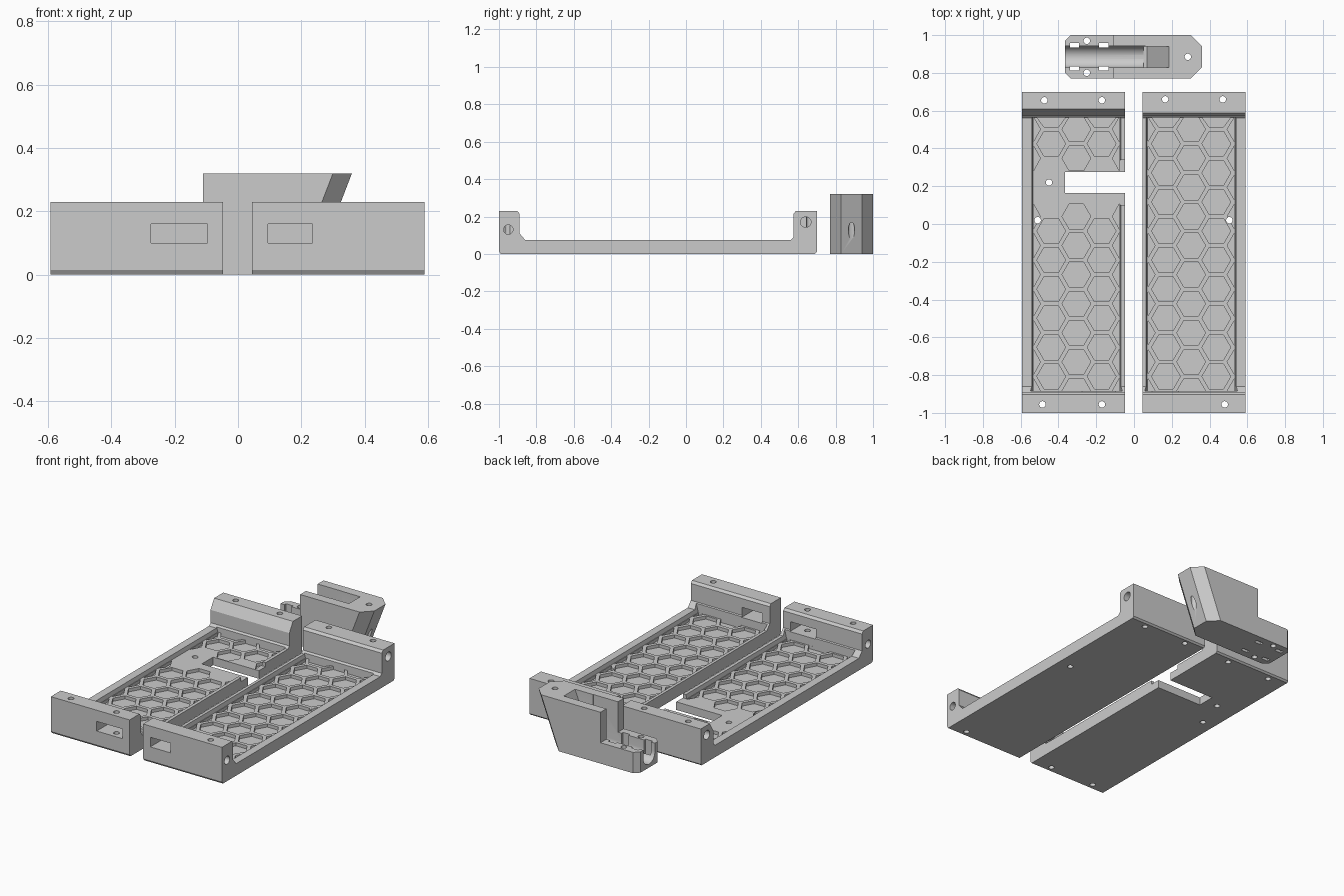
import bpy, bmesh, math

cube = bpy.data.objects.get("Cube")
if cube:
    bpy.data.objects.remove(cube)

grey = bpy.data.materials.new("plain grey")
grey.use_nodes = True
COLOUR = (0.6, 0.6, 0.6, 1)
grey.diffuse_color = COLOUR
grey.node_tree.nodes["Principled BSDF"].inputs["Base Color"].default_value = COLOUR


def add_prism(bm, points, lo, hi, axis):
    """Extrude a 2D outline between lo and hi along the given axis."""
    def place(p, w):
        return {"x": (w, *p), "y": (p[0], w, p[1]), "z": (*p, w)}[axis]
    low = [bm.verts.new(place(p, lo)) for p in points]
    high = [bm.verts.new(place(p, hi)) for p in points]
    bm.faces.new(low)
    bm.faces.new(high)
    n = len(points)
    for i in range(n):
        bm.faces.new((low[i], low[(i + 1) % n], high[(i + 1) % n], high[i]))


def finish(name, bm):
    bmesh.ops.recalc_face_normals(bm, faces=bm.faces)
    mesh = bpy.data.meshes.new(name)
    bm.to_mesh(mesh)
    bm.free()
    mesh.materials.append(grey)
    obj = bpy.data.objects.new(name, mesh)
    bpy.context.collection.objects.link(obj)
    return obj


def prism(name, points, lo, hi, axis):
    bm = bmesh.new()
    add_prism(bm, points, lo, hi, axis)
    return finish(name, bm)


def rect(x0, x1, y0, y1):
    return [(x0, y0), (x1, y0), (x1, y1), (x0, y1)]


def ring(cx, cy, r, n=24):
    return [(cx + r * math.cos(math.tau * i / n), cy + r * math.sin(math.tau * i / n))
            for i in range(n)]


def cut(obj, cutter):
    """Subtract the cutter for good, then drop it."""
    mod = obj.modifiers.new("cut", "BOOLEAN")
    mod.operation = "DIFFERENCE"
    mod.solver = "EXACT"
    mod.object = cutter
    graph = bpy.context.evaluated_depsgraph_get()
    mesh = bpy.data.meshes.new_from_object(obj.evaluated_get(graph))
    obj.modifiers.clear()
    obj.data = mesh
    bpy.data.objects.remove(cutter)


def cut_prism(obj, points, lo, hi, axis):
    cut(obj, prism("cutter", points, lo, hi, axis))


def smooth(obj):
    bpy.ops.object.select_all(action="DESELECT")
    obj.select_set(True)
    bpy.context.view_layer.objects.active = obj
    bpy.ops.object.shade_smooth_by_angle(angle=math.radians(25))


FLOOR, POCKET = 0.05, 0.03
FRONT, BACK = -0.885, 0.565
PITCH = 0.154


def honeycomb(x0, x1, centre, skip):
    """Hexagonal pockets, clipped to the floor."""
    bm = bmesh.new()
    for col in range(-2, 3):
        cx = centre + col * PITCH * math.sqrt(3) / 2
        for row in range(-7, 5):
            cy = 0.04 + PITCH * (row + 0.5 * (col % 2))
            if skip and 0.06 < cy < 0.3:
                continue
            pts = []
            for x, y in ring(cx, cy, 0.076, 6):
                p = (min(max(x, x0), x1), min(max(y, FRONT), BACK))
                if all(math.dist(p, q) > 0.002 for q in pts):
                    pts.append(p)
            xs, ys = zip(*pts)
            if len(pts) > 2 and max(xs) - min(xs) > 0.01 and max(ys) - min(ys) > 0.01:
                add_prism(bm, pts, POCKET, FLOOR + 0.01, "z")
    return finish("cutter", bm)


def tray(name, x0, x1, in0, in1, wall_back, slot, holes, side, notched):
    # side outline: front wall, low rail, back wall
    outline = [(-1, 0.015), (-0.99, 0), (0.69, 0), (0.70, 0.01), (0.70, 0.23)]
    outline += wall_back
    outline += [(0.575, 0.09), (0.56, 0.075), (-0.86, 0.075), (-0.89, 0.11),
                (-0.89, 0.215), (-0.902, 0.23), (-1, 0.23)]
    body = prism(name, outline, x0, x1, "x")
    # sunken floor between the rails
    cut_prism(body, [(in0, FLOOR), (in1, FLOOR), (in1 + 0.02, 0.13), (in0 - 0.02, 0.13)],
              FRONT, BACK, "y")
    if notched:
        cut_prism(body, rect(-0.1, 0, 0.1, 0.34), FLOOR, 0.2, "z")
        cut_prism(body, rect(-0.365, 0, 0.165, 0.275), -0.1, 0.2, "z")
    cut(body, honeycomb(in0 + 0.003, in1 - 0.003, (in0 + in1) / 2, notched))
    # slot through the front wall
    cut_prism(body, rect(*slot, 0.10, 0.16), -1.1, -0.8, "y")
    # upright screw holes
    for x, y in holes:
        cut_prism(body, ring(x, y, 0.017), -0.1, 0.4, "z")
    # sideways screw holes in both end walls
    for y, z, r in ((-0.95, 0.13, 0.025), (0.64, 0.17, 0.028)):
        cut_prism(body, ring(y, z, r), side - 0.12, side + 0.12, "x")
    smooth(body)


tray("right_tray", -0.592, -0.048, -0.535, -0.075,
     [(0.61, 0.23), (0.575, 0.17)], (-0.275, -0.097),
     [(-0.475, 0.655), (-0.17, 0.655), (-0.485, -0.955), (-0.17, -0.955),
      (-0.51, 0.02), (-0.45, 0.22)], -0.592, True)
tray("left_tray", 0.045, 0.59, 0.07, 0.535,
     [(0.588, 0.23), (0.575, 0.215)], (0.095, 0.235),
     [(0.165, 0.66), (0.47, 0.66), (0.48, -0.955), (0.505, 0.02)], 0.59, False)

# bracket: low clamp, tall block and a leaning end
MID, LEAN = 0.885, 0.385
bracket = prism("cable_bracket",
                [(-0.365, 0), (0.36 - 0.32 * LEAN, 0), (0.36, 0.32), (-0.11, 0.32),
                 (-0.11, 0.13), (-0.365, 0.13)], 0.77, 1.0, "y")
for s in (-1, 1):
    edge = MID + s * 0.115
    # leaning corner bevel
    bm = bmesh.new()
    corner = [(0.30, edge), (0.36, edge - s * 0.06), (0.5, edge - s * 0.06),
              (0.5, edge + s * 0.05), (0.30, edge + s * 0.05)]
    add_prism(bm, corner, -0.02, 0.34, "z")
    for v in bm.verts:
        v.co.x += (v.co.z - 0.32) * LEAN
    cut(bracket, finish("cutter", bm))
    # straight bevel on the low end
    cut_prism(bracket, [(-0.335, edge), (-0.365, edge - s * 0.03), (-0.4, edge - s * 0.03),
                        (-0.4, edge + s * 0.05), (-0.335, edge + s * 0.05)], -0.1, 0.5, "z")
    # tie slots and screw holes
    for x in (-0.315, -0.16):
        cut_prism(bracket, rect(x - 0.024, x + 0.024, MID + s * 0.061 - 0.011,
                                MID + s * 0.061 + 0.011), -0.1, 0.2, "z")
    cut_prism(bracket, ring(-0.25, MID + s * 0.085, 0.017), -0.1, 0.4, "z")

# round-bottomed cable channel, open at the top
channel = [(MID + 0.057 * math.cos(a), 0.078 + 0.057 * math.sin(a))
           for a in [math.pi + math.pi * i / 16 for i in range(17)]]
cut_prism(bracket, channel + [(MID + 0.057, 0.5), (MID - 0.057, 0.5)], -0.5, 0.06, "x")
# leaning plug pocket
cut_prism(bracket, [(0.05, 0.022), (0.07, 0.022), (0.185, 0.32), (0.193, 0.34), (0.05, 0.34)],
          MID - 0.0555, MID + 0.0555, "y")
cut_prism(bracket, ring(0.285, MID, 0.017), -0.1, 0.4, "z")
smooth(bracket)
